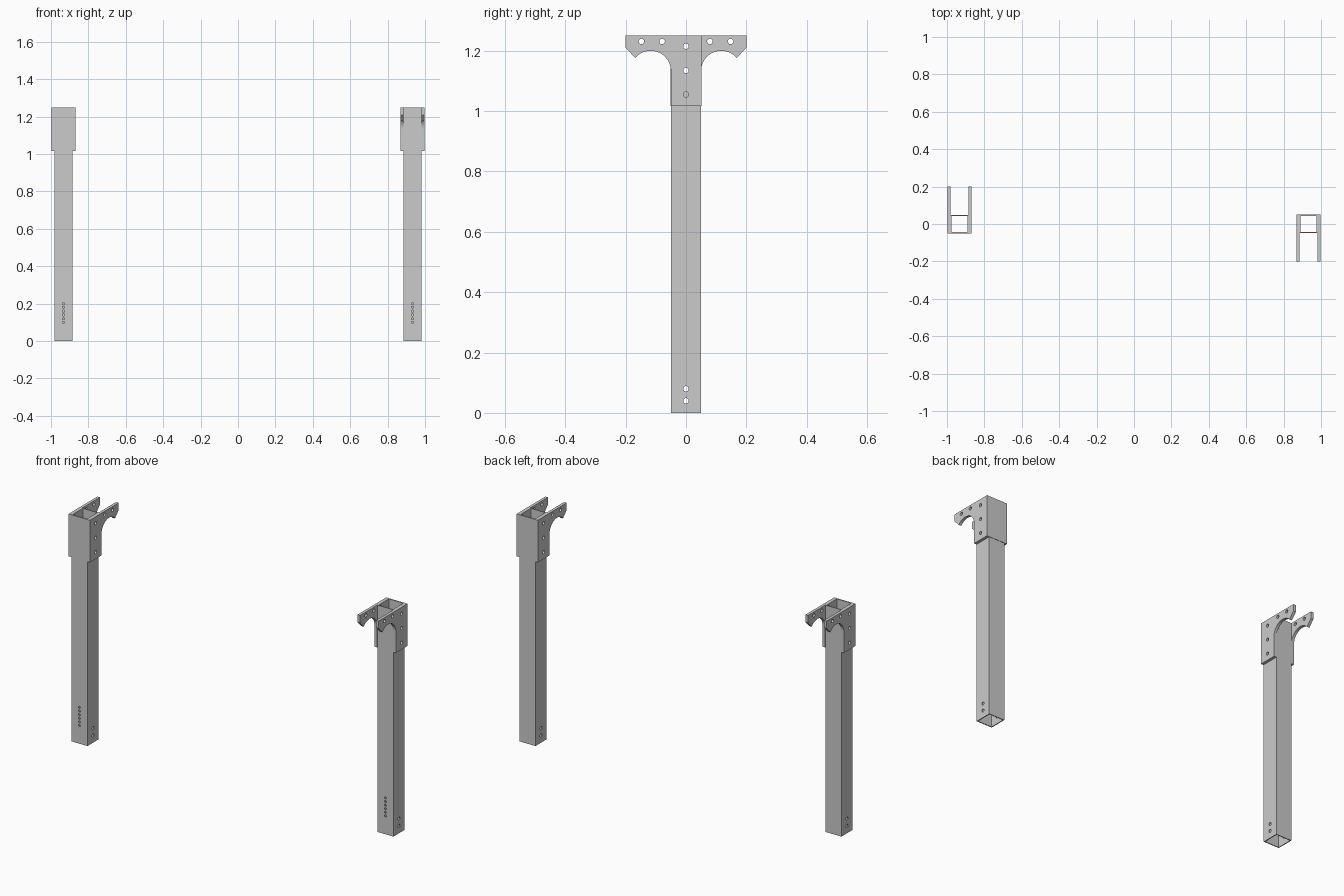
import bpy, bmesh, math
from mathutils import Matrix

if "Cube" in bpy.data.objects:
    bpy.data.objects.remove(bpy.data.objects["Cube"])

H = 1.25        # full height
CX = 0.933      # post centre distance from x = 0
HW = 0.049      # half width of the square tube
WALL = 0.005    # tube wall thickness
PLATE = 0.016   # bracket cheek thickness
Z0 = 1.017      # bracket bottom


def circle(u, v, r, n=24):
    return [(u + r * math.cos(2 * math.pi * i / n), v + r * math.sin(2 * math.pi * i / n))
            for i in range(n)]


def rect(u0, v0, u1, v1):
    return [(u0, v0), (u1, v0), (u1, v1), (u0, v1)]


def add_sheet(bm, outline, holes, thick, axis, pos):
    """Flat sheet with holes, facing x or y, centred at pos."""
    cu = bpy.data.curves.new("sheet", 'CURVE')
    cu.dimensions = '2D'
    cu.fill_mode = 'BOTH'
    cu.extrude = thick / 2
    for loop in [outline] + holes:
        sp = cu.splines.new('POLY')
        sp.points.add(len(loop) - 1)
        for p, (u, v) in zip(sp.points, loop):
            p.co = (u, v, 0, 1)
        sp.use_cyclic_u = True
    ob = bpy.data.objects.new("sheet", cu)
    bpy.context.collection.objects.link(ob)
    bpy.context.view_layer.update()
    dg = bpy.context.evaluated_depsgraph_get()
    me = bpy.data.meshes.new_from_object(ob.evaluated_get(dg))
    if axis == 'x':
        rot = Matrix(((0, 0, 1), (1, 0, 0), (0, 1, 0)))
    else:
        rot = Matrix(((1, 0, 0), (0, 0, -1), (0, 1, 0)))
    me.transform(Matrix.Translation(pos) @ rot.to_4x4())
    bm.from_mesh(me)
    bpy.data.objects.remove(ob)
    bpy.data.curves.remove(cu)
    bpy.data.meshes.remove(me)


def finish(bm, name):
    bmesh.ops.remove_doubles(bm, verts=bm.verts, dist=1e-5)
    bmesh.ops.recalc_face_normals(bm, faces=bm.faces)
    me = bpy.data.meshes.new(name)
    bm.to_mesh(me)
    bm.free()
    ob = bpy.data.objects.new(name, me)
    bpy.context.collection.objects.link(ob)
    bpy.ops.object.select_all(action='DESELECT')
    ob.select_set(True)
    bpy.context.view_layer.objects.active = ob
    bpy.ops.object.shade_smooth_by_angle(angle=math.radians(30))


def post(name, x):
    bm = bmesh.new()
    # side walls with bolt holes at the foot and head
    bolts = [circle(0, z, 0.009) for z in (0.04, 0.08, 1.135, 1.215)]
    for s in (-1, 1):
        add_sheet(bm, rect(-HW, 0, HW, H), bolts, WALL, 'x',
                  (x + s * (HW - WALL / 2), 0, 0))
    # front wall with a row of small holes, plain back wall
    row = [circle(0, 0.1 + 0.02 * i, 0.006, 16) for i in range(6)]
    w = HW - WALL
    for s, holes in ((-1, row), (1, [])):
        add_sheet(bm, rect(-w, 0, w, H), holes, WALL, 'y',
                  (x, s * (HW - WALL / 2), 0))
    finish(bm, name)


def bracket(name, x, d):
    bm = bmesh.new()
    # hooked cheek profile: back edge, top, arm tip, then the round notch
    cy, cz, r = 0.117, 1.133, 0.067
    prof = [(-0.051, Z0), (-0.051, H), (0.2, H), (0.2, 1.21)]
    a0, n = math.radians(40), 24
    for i in range(n + 1):
        a = a0 + (math.pi - a0) * i / n
        prof.append((cy + r * math.cos(a), cz + r * math.sin(a)))
    prof.append((0.05, Z0))
    prof = [(d * u, v) for u, v in prof]
    spots = [(0, 1.055), (0, 1.135), (0, 1.215), (0.079, 1.231), (0.148, 1.231)]
    holes = [circle(d * u, v, 0.009) for u, v in spots]
    for s in (-1, 1):
        add_sheet(bm, prof, holes, PLATE, 'x', (x + s * (HW + PLATE / 2), 0, 0))
    # thin plate closing the side opposite the arms
    add_sheet(bm, rect(-HW, Z0, HW, H), [], 0.002, 'y', (x, -d * 0.05, 0))
    finish(bm, name)


for side, s in (("left", -1), ("right", 1)):
    post(side + "_post", s * CX)
    bracket(side + "_bracket", s * CX, -s)
